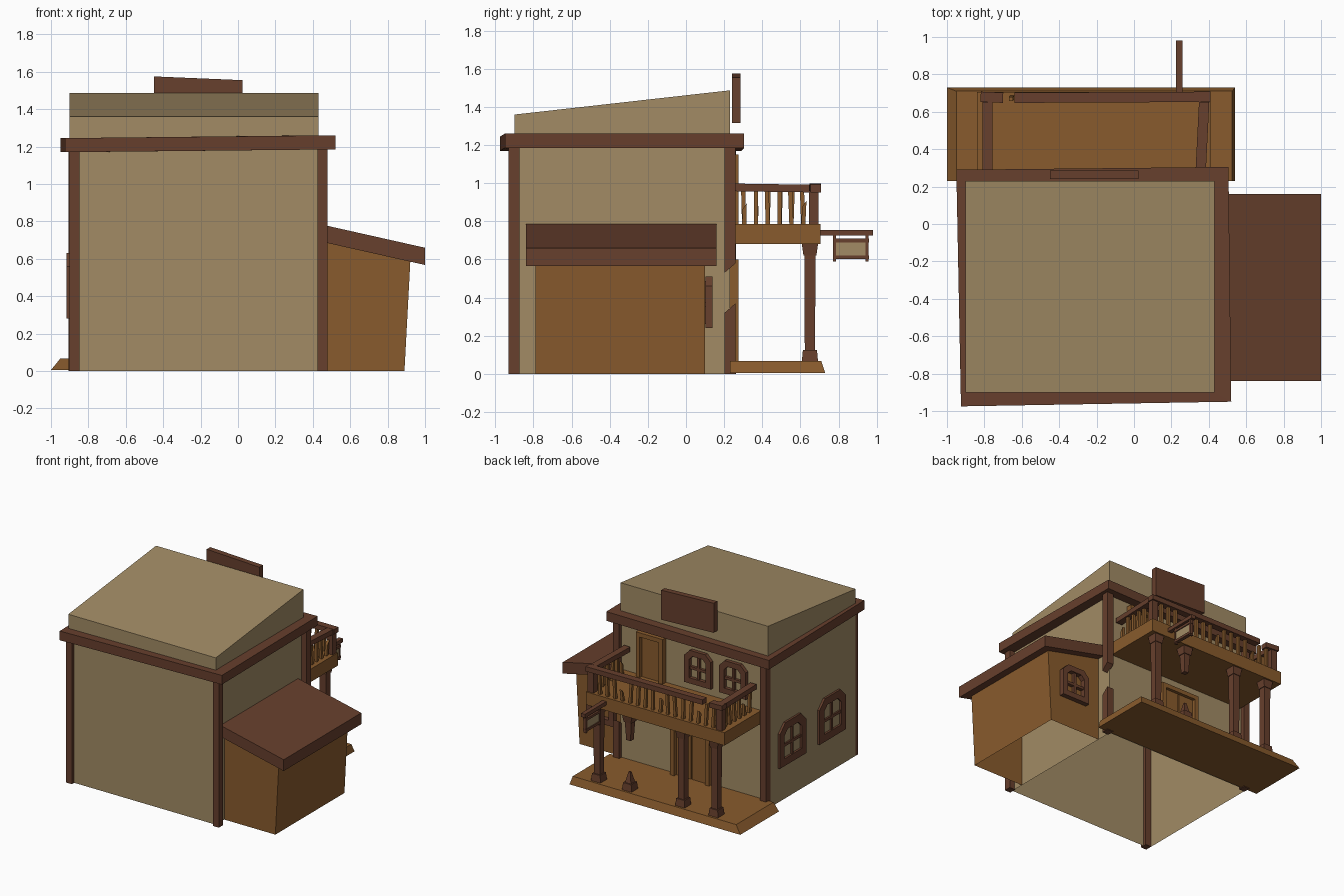
import bpy, bmesh, random
from mathutils import Vector, Matrix

random.seed(4)
if "Cube" in bpy.data.objects:
    bpy.data.objects.remove(bpy.data.objects["Cube"])


def material(name, rgb):
    m = bpy.data.materials.new(name)
    m.use_nodes = True
    m.diffuse_color = (*rgb, 1)
    m.node_tree.nodes["Principled BSDF"].inputs["Base Color"].default_value = (*rgb, 1)
    return m


PLASTER = material("tan plaster", (0.36, 0.26, 0.13))
PLANK = material("golden plank", (0.25, 0.105, 0.026))
TIMBER = material("dark timber", (0.135, 0.05, 0.026))


def finish(name, bm, mat):
    bmesh.ops.recalc_face_normals(bm, faces=bm.faces)
    mesh = bpy.data.meshes.new(name)
    bm.to_mesh(mesh)
    bm.free()
    mesh.materials.append(mat)
    ob = bpy.data.objects.new(name, mesh)
    bpy.context.collection.objects.link(ob)
    return ob


def loft(name, low, high, mat, floor=True):
    """Solid between two matching loops of points."""
    bm = bmesh.new()
    a = [bm.verts.new(p) for p in low]
    b = [bm.verts.new(p) for p in high]
    for i in range(len(a)):
        j = (i + 1) % len(a)
        bm.faces.new((a[i], a[j], b[j], b[i]))
    bm.faces.new(b)
    if floor:
        bm.faces.new(a[::-1])
    return finish(name, bm, mat)


def rect(x0, x1, y0, y1, z):
    return [(x0, y0, z), (x1, y0, z), (x1, y1, z), (x0, y1, z)]


def box(name, x0, x1, y0, y1, z0, z1, mat):
    return loft(name, rect(x0, x1, y0, y1, z0), rect(x0, x1, y0, y1, z1), mat)


def beam(name, p, q, w, h, mat):
    """Level bar from p to q, w wide and h tall."""
    p, q = Vector(p), Vector(q)
    s = (q - p).cross(Vector((0, 0, 1))).normalized() * w / 2
    u = Vector((0, 0, h / 2))
    ends = [[c - s - u, c + s - u, c + s + u, c - s + u] for c in (p, q)]
    return loft(name, ends[0], ends[1], mat)


def frame(name, centre, side, out, w, h, depth, mat, cut=0.05, rim=0.045):
    """Chamfered window frame with cross bars on a wall."""
    side, out, up = Vector(side), Vector(out), Vector((0, 0, 1))
    m = Matrix((side, up, out)).transposed().to_4x4()
    m.translation = Vector(centre)
    bm = bmesh.new()

    def loop(w, h, c, z):
        a, b = w / 2, h / 2
        pts = [(-a, -b), (a, -b), (a, b - c), (a - c, b), (c - a, b), (-a, b - c)]
        return [bm.verts.new((x, y, z)) for x, y in pts]
    rings = [loop(w, h, cut, 0.001), loop(w, h, cut, depth),
             loop(w - 2 * rim, h - 2 * rim, cut * 0.6, depth),
             loop(w - 2 * rim, h - 2 * rim, cut * 0.6, 0.001)]
    for k in range(4):
        a, b = rings[k], rings[(k + 1) % 4]
        for i in range(6):
            j = (i + 1) % 6
            bm.faces.new((a[i], a[j], b[j], b[i]))
    for size, y in (((0.022, h - rim, depth * 0.7), 0), ((w - rim, 0.022, depth * 0.7), -0.01)):
        bmesh.ops.create_cube(bm, size=1, matrix=Matrix.Translation((0, y, depth * 0.36))
                              @ Matrix.Diagonal((*size, 1)))
    bm.transform(m)
    return finish(name, bm, mat)


# Main building shell with sloping roof, open underneath
X0, X1, Y0, Y1 = -0.9, 0.43, -0.9, 0.23
roof = [(x, y, 1.36 if y < 0 else 1.487) for x, y, z in rect(X0, X1, Y0, Y1, 0)]
loft("main_building", rect(X0, X1, Y0, Y1, 0), roof, PLASTER, floor=False)

# Slightly crooked eaves boards
outer = [(-0.925, -0.975, 1.17), (0.52, -0.95, 1.185), (0.505, 0.305, 1.185), (-0.95, 0.29, 1.17)]
inner = [(X0, Y0), (X1, Y0), (X1, Y1), (X0, Y1)]
for i in range(4):
    j = (i + 1) % 4
    low = [outer[i], outer[j], (*inner[j], outer[j][2]), (*inner[i], outer[i][2])]
    loft(f"eaves_board_{i}", low, [(x, y, z + 0.075) for x, y, z in low], TIMBER)

# Corner posts, one of them snapped in two
for name, x, y in (("front_post_a", -0.9, -0.93), ("front_post_b", 0.425, -0.93),
                   ("back_post_a", -0.905, 0.205)):
    box(name, x, x + 0.053, y, y + 0.057, 0, 1.19, TIMBER)


def slanted(z):
    return [(x, y, z + (0.05 if y > 0.23 else 0)) for x, y, _ in rect(0.42, 0.478, 0.202, 0.26, 0)]


loft("snapped_post_base", rect(0.42, 0.478, 0.202, 0.26, 0), slanted(0.32), TIMBER)
loft("snapped_post_top", slanted(0.53), rect(0.42, 0.478, 0.202, 0.26, 1.19), TIMBER)

# Lean-to shed, open underneath
loft("shed_walls", rect(X1, 0.89, -0.79, 0.1, 0),
     [(x, y, 0.7 if x < 0.5 else 0.6) for x, y, z in rect(X1, 0.922, -0.79, 0.1, 0)],
     PLANK, floor=False)
low = [(x, y, 0.695 if x < 0.5 else 0.567) for x, y, z in rect(X1, 1.0, -0.84, 0.16, 0)]
loft("shed_roof", low, [(x, y, z + 0.092) for x, y, z in low], TIMBER)

# Windows
frame("shed_window", (0.68, 0.1, 0.375), (-1, 0, 0), (0, 1, 0), 0.25, 0.27, 0.04, TIMBER)
for i, y in enumerate((-0.07, -0.58)):
    frame(f"side_window_{i}", (X0, y, 0.455), (0, -1, 0), (-1, 0, 0), 0.34, 0.35, 0.018, TIMBER, 0.07, 0.06)
for i, x in enumerate((-0.285, -0.6)):
    frame(f"upper_window_{i}", (x, Y1, 0.985), (-1, 0, 0), (0, 1, 0), 0.24, 0.27, 0.03, TIMBER)

# Doors: jambs, lintel and leaves
for name, x0, x1, z0, z1, leaves in (("upper_door", 0.02, 0.26, 0.78, 1.15, 1),
                                     ("lower_door", -0.4, -0.05, 0.06, 0.6, 2)):
    box(name + "_jamb_a", x0, x0 + 0.035, Y1, 0.275, z0, z1, PLANK)
    box(name + "_jamb_b", x1 - 0.035, x1, Y1, 0.275, z0, z1, PLANK)
    box(name + "_lintel", x0 + 0.035, x1 - 0.035, Y1, 0.275, z1 - 0.035, z1, PLANK)
    step = (x1 - x0 - 0.07) / leaves
    for k in range(leaves):
        a = x0 + 0.035 + k * step
        box(f"{name}_leaf_{k}", a + 0.004, a + step - 0.004, Y1, 0.25, z0, z1 - 0.035, PLANK)

# Porch deck and balcony
loft("porch_deck", rect(-1.0, 0.54, 0.23, 0.73, 0.005), rect(-0.95, 0.525, 0.23, 0.71, 0.067), PLANK)
box("balcony_floor", -0.84, 0.41, Y1, 0.705, 0.68, 0.785, PLANK)

# Porch posts, the second one broken
PY = 0.65
for i, x in enumerate((0.33, 0.05, -0.43, -0.73)):
    def square(r, z):
        return rect(x - r, x + r, PY - r, PY + r, z)
    loft(f"porch_post_foot_{i}", square(0.043, 0.06), square(0.037, 0.125), TIMBER)
    loft(f"porch_post_cap_{i}", square(0.034, 0.62), square(0.043, 0.685), TIMBER)
    if i == 1:
        loft("broken_post_stub", square(0.028, 0.12), square(0.008, 0.21), TIMBER)
        loft("broken_post_hanging", square(0.02, 0.47), square(0.028, 0.63), TIMBER)
    else:
        loft(f"porch_post_{i}", square(0.027, 0.12), square(0.029, 0.63), TIMBER)

# Balcony railing with a gap near one corner
RZ = 0.972
for i, (p, q) in enumerate((((-0.64, 0.675), (0.41, 0.68)), ((-0.82, 0.68), (-0.7, 0.675)),
                            ((-0.783, 0.25), (-0.783, 0.65)), ((0.355, 0.25), (0.375, 0.65)))):
    beam(f"hand_rail_{i}", (*p, RZ + 0.006), (*q, RZ), 0.055, 0.04, TIMBER)
for i, x in enumerate((-0.783, 0.375)):
    box(f"rail_corner_post_{i}", x - 0.027, x + 0.027, 0.645, 0.695, 0.77, 0.96, TIMBER)

spots = [(-0.72 + 0.068 * k, 0.675) for k in range(16)]
spots += [(x, 0.305 + 0.062 * k) for x in (-0.783, 0.365) for k in range(6)]
for i, (x, y) in enumerate(spots):
    snapped = i % 5 == 2
    top = 0.86 + random.uniform(-0.02, 0.02) if snapped else 0.96
    lean = random.uniform(-0.008, 0.008)
    r = 0.011
    loft(f"baluster_{i}", rect(x - r, x + r, y - r, y + r, 0.78),
         [(px + lean, py + lean, pz + (0.03 if snapped and py > y else 0))
          for px, py, pz in rect(x - r, x + r, y - r, y + r, top)], PLANK)

# Hanging sign on its bracket
box("sign_bracket", 0.225, 0.26, 0.69, 0.98, 0.725, 0.755, TIMBER)
box("hanging_board", 0.235, 0.25, 0.785, 0.95, 0.615, 0.695, PLASTER)
for i, z in enumerate((0.602, 0.69)):
    box(f"hanging_frame_bar_{i}", 0.228, 0.257, 0.77, 0.96, z, z + 0.02, TIMBER)
for i, y in enumerate((0.772, 0.942)):
    box(f"hanging_frame_side_{i}", 0.23, 0.255, y, y + 0.016, 0.59, 0.73, TIMBER)

# Crooked roof sign board
low = [(-0.45, 0.24, 1.335), (0.025, 0.24, 1.315), (0.025, 0.285, 1.315), (-0.45, 0.285, 1.335)]
loft("roof_sign", low, [(x, y, z + 0.24) for x, y, z in low], TIMBER)
